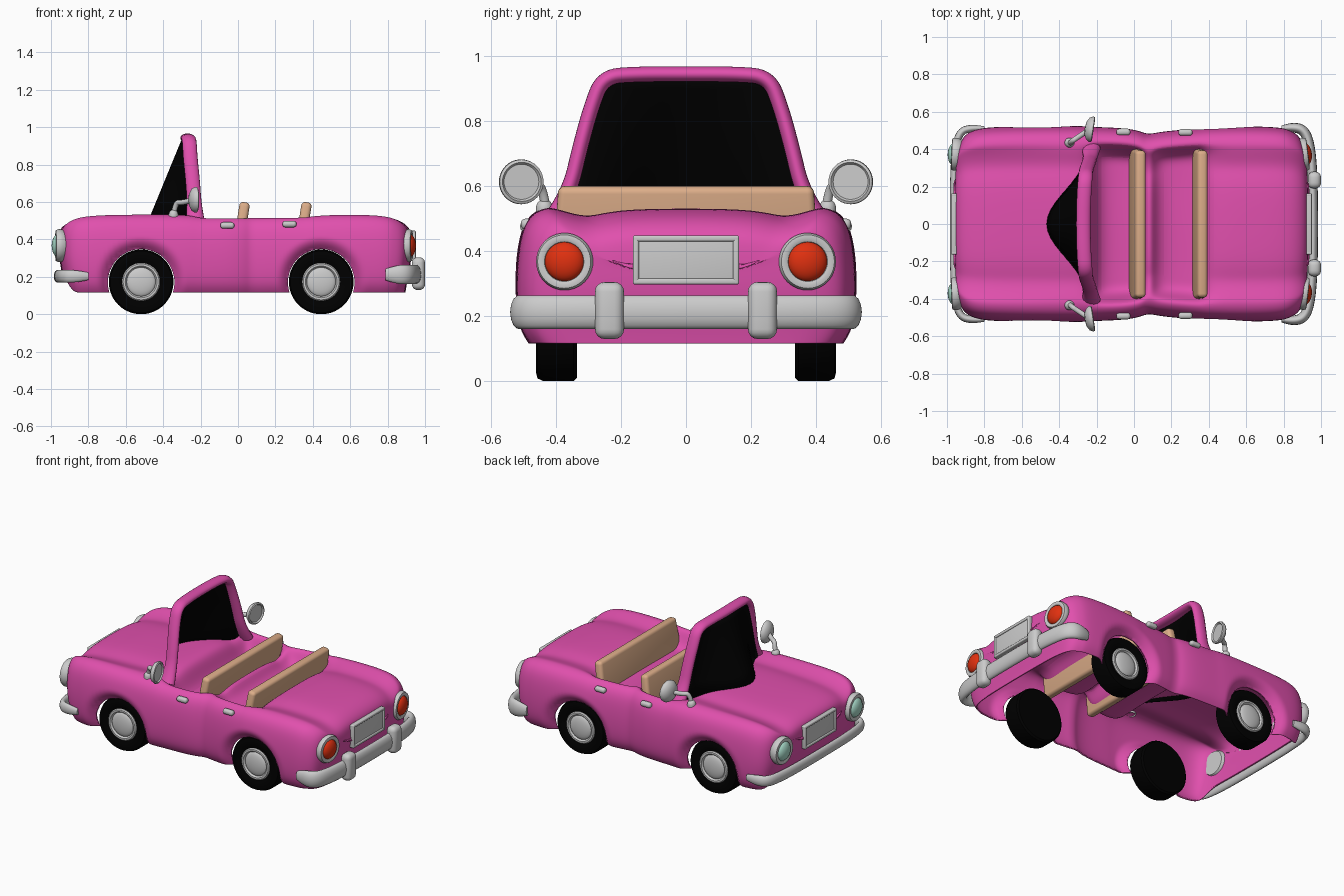
import bpy, bmesh, math
from mathutils import Vector

if "Cube" in bpy.data.objects:
    bpy.data.objects.remove(bpy.data.objects["Cube"])


def material(name, color):
    m = bpy.data.materials.new(name)
    m.diffuse_color = (*color, 1)
    m.use_nodes = True
    m.node_tree.nodes["Principled BSDF"].inputs["Base Color"].default_value = m.diffuse_color
    return m


PINK = material("pink paint", (0.75, 0.08, 0.42))
BLACK = material("black", (0, 0, 0))
TAN = material("tan leather", (0.72, 0.42, 0.25))
RED = material("red glass", (0.75, 0.03, 0.005))
GREEN = material("pale green glass", (0.4, 0.72, 0.6))
GREY = None


def finish(name, bm, mat, loc=(0, 0, 0), angle=40):
    bmesh.ops.recalc_face_normals(bm, faces=bm.faces)
    me = bpy.data.meshes.new(name)
    bm.to_mesh(me)
    bm.free()
    me.shade_smooth()
    me.set_sharp_from_angle(angle=math.radians(angle))
    ob = bpy.data.objects.new(name, me)
    ob.location = loc
    bpy.context.collection.objects.link(ob)
    if mat:
        me.materials.append(mat)
    return ob


def lathe(name, profile, loc, axis, mat, steps=40):
    """Revolve (radius, height) points around an axis."""
    bm = bmesh.new()
    vs = [bm.verts.new((r, 0, h)) for r, h in profile]
    es = [bm.edges.new(p) for p in zip(vs, vs[1:])]
    bmesh.ops.spin(bm, geom=vs + es, cent=(0, 0, 0), axis=(0, 0, 1),
                   angle=math.tau, steps=steps)
    bmesh.ops.remove_doubles(bm, verts=bm.verts, dist=1e-5)
    ob = finish(name, bm, mat, loc)
    ob.rotation_euler = Vector(axis).to_track_quat('Z', 'Y').to_euler()
    return ob


def dome(r, h, n=8):
    return [(r * math.cos(i / n * math.pi / 2), h * math.sin(i / n * math.pi / 2)) for i in range(n + 1)]


def box(name, size, loc, bevel, mat, tilt=0, taper=1):
    bm = bmesh.new()
    bmesh.ops.create_cube(bm, size=1)
    for v in bm.verts:
        v.co = Vector(a * b for a, b in zip(v.co, size))
        if v.co.z > 0:
            v.co.y *= taper
    bmesh.ops.bevel(bm, geom=bm.edges[:], offset=bevel, segments=4, profile=0.5, affect='EDGES')
    ob = finish(name, bm, mat, loc)
    ob.rotation_euler.y = tilt
    return ob


def tube(name, pts, radius, mat, loc=(0, 0, 0), scale=(1, 1, 1), ends=1.0):
    """Round tube along a smooth path; scale makes the section oval."""
    cu = bpy.data.curves.new(name, 'CURVE')
    cu.dimensions = '3D'
    cu.bevel_depth, cu.bevel_resolution, cu.use_fill_caps = radius, 5, True
    sp = cu.splines.new('NURBS')
    sp.points.add(len(pts) - 1)
    for i, (p, q) in enumerate(zip(sp.points, pts)):
        p.co = (*q, 1)
        p.radius = ends if i in (0, len(pts) - 1) else 1
    sp.order_u, sp.use_endpoint_u, sp.resolution_u = 3, True, 8
    ob = bpy.data.objects.new(name, cu)
    ob.location, ob.scale = loc, scale
    bpy.context.collection.objects.link(ob)
    if mat:
        cu.materials.append(mat)
    return ob


# Body shell: stations along the car (x, half width, shoulder height, centre height)
STATIONS = [
    (-.96, .30, .36, .36), (-.958, .42, .44, .43), (-.946, .48, .48, .465), (-.89, .51, .52, .50),
    (-.75, .522, .534, .52), (-.5, .527, .535, .528), (-.3, .527, .533, .535), (-.23, .522, .528, .515),
    (-.19, .52, .522, .37), (-.05, .515, .522, .36), (.03, .50, .522, .375), (.06, .485, .52, .495),
    (.10, .485, .52, .495), (.14, .495, .522, .41), (.30, .51, .525, .41), (.36, .515, .525, .43),
    (.40, .52, .53, .522), (.6, .525, .535, .53), (.78, .52, .53, .523), (.87, .505, .508, .50),
    (.918, .48, .47, .46), (.929, .42, .42, .42), (.932, .30, .34, .34)]
SILL, WHEEL_X, AXLE_Z = .115, {"front": -.518, "rear": .445}, .173


def section(x, w, top, mid):
    sill = .205 if x < -.955 else SILL          # nose is open behind the front bumper
    side = [(.92, 0), (.985, .12), (1, .4), (.99, .65), (.96, .85), (.90, .96), (.82, 1)]
    half = [(f * w, sill + (top - sill) * t) for f, t in side]
    valley = .026 if top - mid < .04 else 0     # crease between wings and bonnet or boot lid
    half += [(.77 * w, (top + mid) / 2), (.7 * w, mid - .3 * valley), (.57 * w, mid - valley),
             (.42 * w, mid)]
    pts = half + [(0, mid + .003)] + [(-y, z) for y, z in half[::-1]]
    out = []
    for y, z in pts:                            # round the nose and tail in plan and underneath
        k = 1 - .045 * (abs(y) / .5) ** 4 - .035 * max(0, (.28 - z) / .165) if abs(x) > .86 else 1
        out.append((x * k, y, z))
    return out


bm = bmesh.new()
rings = [[bm.verts.new(p) for p in section(*s)] for s in STATIONS]
n = len(rings[0])
for a, b in zip(rings, rings[1:]):
    for i in range(n - 1):
        bm.faces.new((a[i], a[i + 1], b[i + 1], b[i]))
for r in (rings[0], rings[-1]):
    for i in range(n // 2):
        loop = [r[i], r[i + 1], r[n - 2 - i], r[n - 1 - i]]
        bm.faces.new(list(dict.fromkeys(loop)))
body = finish("car_body", bm, PINK, angle=60)
body.modifiers.new("smooth", 'SUBSURF').levels = 3

# Tuck the smoothed skin in around the wheel openings
smooth = bpy.data.meshes.new_from_object(body.evaluated_get(bpy.context.evaluated_depsgraph_get()))
body.modifiers.clear()
body.data = smooth
for v in smooth.vertices:
    if abs(v.co.y) > .4:
        for wx in WHEEL_X.values():
            d = math.hypot(v.co.x - wx, v.co.z - AXLE_Z)
            t = min(1, max(0, (.245 - d) / .07))
            v.co.y -= math.copysign(.05 * t * t, v.co.y)
body.modifiers.new("thickness", 'SOLIDIFY').thickness = .008

# Wheels and wheel arches
for end, wx in WHEEL_X.items():
    for s, side in ((1, "left"), (-1, "right")):
        tag, ax = f"{end}_{side}", (0, s, 0)
        bm = bmesh.new()
        bmesh.ops.create_cone(bm, cap_ends=True, segments=64, radius1=.178, radius2=.178, depth=.4)
        cutter = finish(tag + "_arch_cutter", bm, None, (wx, s * .6, .17))
        cutter.rotation_euler.x = math.pi / 2
        cutter.hide_render = True
        cutter.display_type = 'WIRE'
        arch = body.modifiers.new(tag + "_arch", 'BOOLEAN')
        arch.object, arch.operation, arch.solver = cutter, 'DIFFERENCE', 'EXACT'
        hub = (wx, s * .46, AXLE_Z)
        lathe(tag + "_tyre", [(0, -.125), (.163, -.125), (.173, -.115), (.173, -.022), (.165, -.004),
                              (.15, 0), (.115, -.002), (.095, -.015), (0, -.015)], hub, ax, BLACK, 56)
        lathe(tag + "_rim", [(.10, -.02), (.102, -.006), (.096, .001), (.085, .001), (.078, -.006),
                             (.076, -.02)], hub, ax, GREY)
        lathe(tag + "_hubcap", [(.078, -.02)] + [(r, h - .013) for r, h in dome(.078, .02)], hub, ax, GREY)

# Lamps at both ends
for end, d, lx, glass in (("head", -1, -.962, GREEN), ("tail", 1, .917, RED)):
    for s, side in ((1, "left"), (-1, "right")):
        loc, ax = (lx, s * .373, .367), (d, s * (.12 if d > 0 else .04), 0)
        lathe(f"{end}_lamp_ring_{side}", [(0, -.04), (.075, -.04), (.087, -.02), (.088, 0), (.082, .012),
                                         (.07, .014), (.061, .01), (.058, 0), (0, 0)], loc, ax, GREY)
        lathe(f"{end}_lamp_glass_{side}", dome(.061, .034), loc, ax, glass)

# Number plates with raised rims
for end, px in (("front", -.962), ("rear", .936)):
    box(end + "_plate", (.016, .30, .13), (px, 0, .372), .004, GREY)
    for s in (1, -1):
        box(end + "_plate_rim_across", (.03, .326, .018), (px, 0, .372 + s * .066), .006, GREY)
        box(end + "_plate_rim_upright", (.03, .018, .15), (px, s * .154, .372), .006, GREY)

# Bumpers
half = [(.79, .51), (.85, .52), (.915, .50), (.945, .40), (.957, .2)]
tube("rear_bumper", [(x, y, 0) for x, y in half] + [(x, -y, 0) for x, y in half[::-1]],
     .027, GREY, (0, 0, .212), (1, 1, 1.95), .6)
half = [(-.80, .51), (-.86, .515), (-.935, .495), (-.957, .38), (-.965, .2)]
tube("front_bumper", [(x, y, 0) for x, y in half] + [(x, -y, 0) for x, y in half[::-1]],
     .02, GREY, (0, 0, .203), (1, 1, 1.7), .6)
for s in (1, -1):
    box("rear_overrider", (.07, .09, .175), (.965, s * .235, .217), .03, GREY)

# Seat backs
for name, sx in (("front_seat", .018), ("rear_seat", .349)):
    box(name, (.055, .82, .25), (sx, 0, .475), .02, TAN, math.radians(9), .955)

# Windscreen glass: bulges forward at the base, flat at the top
ROWS = [(.50, .375), (.60, .345), (.72, .32), (.83, .293), (.90, .265), (.935, .235)]
bm = bmesh.new()
grid = []
for z, hw in ROWS:
    k = (.95 - z) / .45
    grid.append([bm.verts.new((-.275 + .015 * k - (.02 + .20 * k) * math.cos(t * math.pi / 2) ** 2, t * hw, z))
                 for t in [i / 10 - 1 for i in range(21)]])
for a, b in zip(grid, grid[1:]):
    for i in range(20):
        bm.faces.new((a[i], a[i + 1], b[i + 1], b[i]))
glass = finish("windscreen_glass", bm, BLACK)
glass.modifiers.new("thickness", 'SOLIDIFY').thickness = .008

# Windscreen frame
half = [(.015, .405, .50), (.012, .358, .58), (.006, .325, .72), (-.002, .292, .84),
        (-.005, .255, .935), (-.01, .15, .943)]
tube("windscreen_frame", half + [(-.012, 0, .943)] + [(x, -y, z) for x, y, z in half[::-1]],
     .024, PINK, (-.252, 0, 0), (1.6, 1, 1), 1.3)

# Mirrors and door handles
for s, side in ((1, "left"), (-1, "right")):
    tube("mirror_stem_" + side, [(-.345, s * .43, .525), (-.335, s * .44, .60), (-.30, s * .465, .595),
                                 (-.245, s * .50, .61)], .014, GREY)
    lathe("mirror_foot_" + side, [(.026, -.02)] + dome(.026, .03), (-.345, s * .435, .53), (0, 0, 1), GREY)
    lathe("mirror_" + side, [(0, -.03), (.035, -.026), (.06, -.012), (.069, .004), (.068, .014), (.06, .018),
                             (.054, .01), (0, .01)], (-.234, s * .507, .612), (1, -.15 * s, 0), GREY)
    for hx, hz, hy in ((-.057, .475, .492), (.275, .482, .490)):
        box("door_handle_" + side, (.075, .035, .034), (hx, s * hy, hz), .015, GREY)
